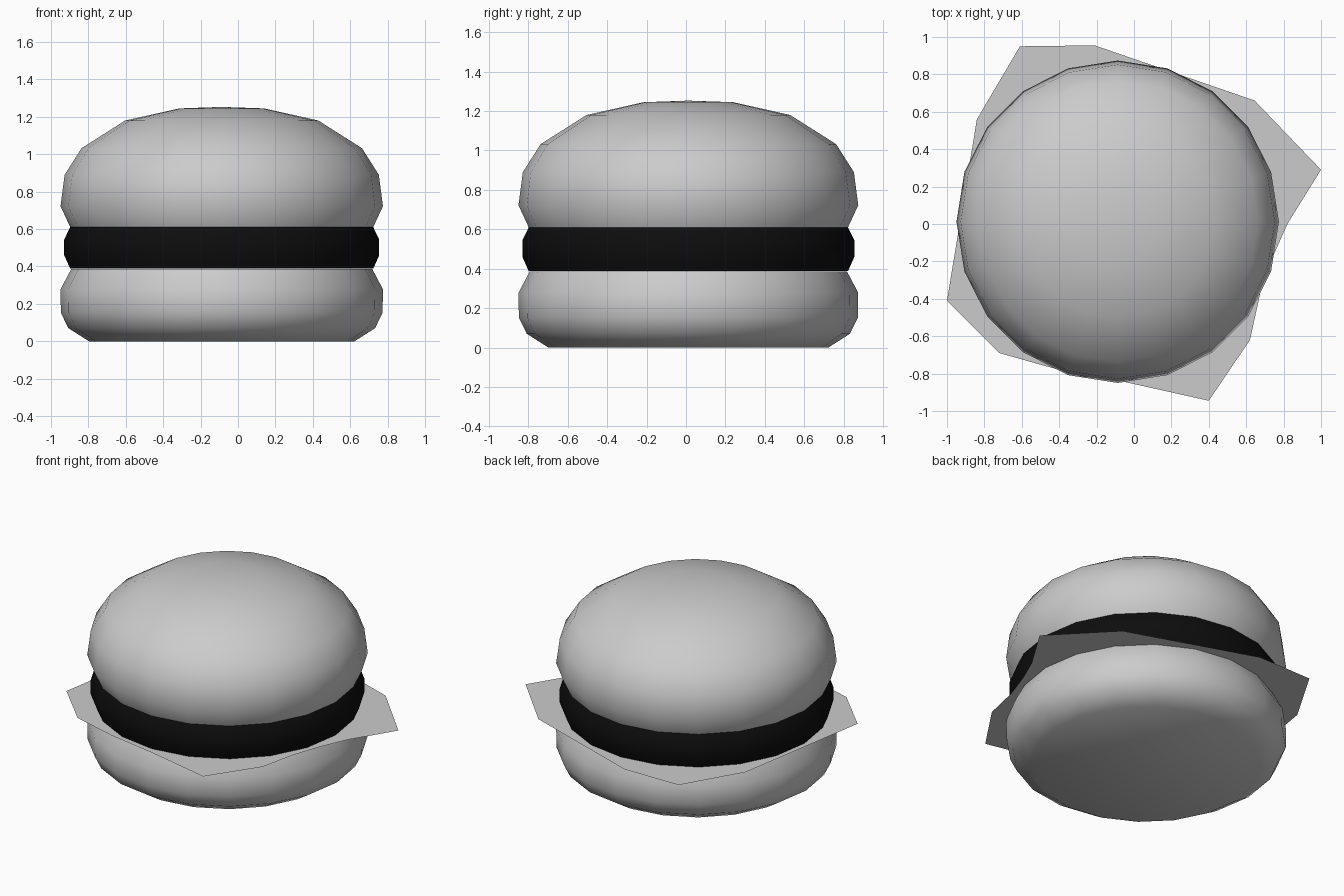
import bpy, bmesh
from math import cos, sin, tau, radians

if "Cube" in bpy.data.objects:
    bpy.data.objects.remove(bpy.data.objects["Cube"])

CX, CY, SIDES = -0.087, 0.012, 20


def finish(name, bm, color=None):
    mesh = bpy.data.meshes.new(name)
    bm.to_mesh(mesh)
    bm.free()
    ob = bpy.data.objects.new(name, mesh)
    bpy.context.collection.objects.link(ob)
    if color:
        mat = bpy.data.materials.new(name + "_color")
        mat.diffuse_color = color
        mat.use_nodes = True
        mat.node_tree.nodes["Principled BSDF"].inputs["Base Color"].default_value = mat.diffuse_color
        mesh.materials.append(mat)
    return ob


def lathe(name, profile, color=None):
    """Closed round part from (radius, height) points, bottom to top."""
    bm = bmesh.new()
    rings = []
    for r, z in profile:
        if r == 0:
            rings.append([bm.verts.new((CX, CY, z))] * SIDES)
        else:
            rings.append([bm.verts.new((CX + r * cos(tau * i / SIDES),
                                        CY + r * sin(tau * i / SIDES), z))
                          for i in range(SIDES)])
    for a, b in zip(rings, rings[1:]):
        for i in range(SIDES):
            j = (i + 1) % SIDES
            bm.faces.new(dict.fromkeys((a[i], a[j], b[j], b[i])))
    for ring in (rings[0], rings[-1]):
        if len(set(ring)) > 1:
            bm.faces.new(ring)
    bmesh.ops.recalc_face_normals(bm, faces=bm.faces)
    ob = finish(name, bm, color)
    bpy.ops.object.select_all(action='DESELECT')
    ob.select_set(True)
    bpy.context.view_layer.objects.active = ob
    bpy.ops.object.shade_smooth_by_angle(angle=radians(50))
    return ob


# Buns
lathe("bottom_bun", [(0.71, 0), (0.82, 0.07), (0.86, 0.152),
                     (0.862, 0.278), (0.805, 0.386)])
lathe("top_bun", [(0.81, 0.61), (0.862, 0.722), (0.84, 0.89), (0.75, 1.032),
                  (0.517, 1.18), (0.227, 1.245), (0, 1.253)])

# Patty
lathe("patty", [(0.81, 0.388), (0.842, 0.46), (0.842, 0.545), (0.81, 0.61)],
      (0.004, 0.004, 0.004, 1))

# Thin irregular leaf between patty and bottom bun
outline = [(-0.61, 0.95), (-0.84, 0.56), (-1.0, -0.41), (-0.72, -0.69),
           (-0.40, -0.78), (-0.07, -0.84), (0.40, -0.945), (0.62, -0.62),
           (0.675, -0.37), (0.745, -0.17), (0.82, 0.0), (1.0, 0.29),
           (0.645, 0.66), (-0.21, 0.955)]
bm = bmesh.new()
bm.faces.new([bm.verts.new((x, y, 0.387)) for x, y in outline])
finish("lettuce_leaf", bm)
